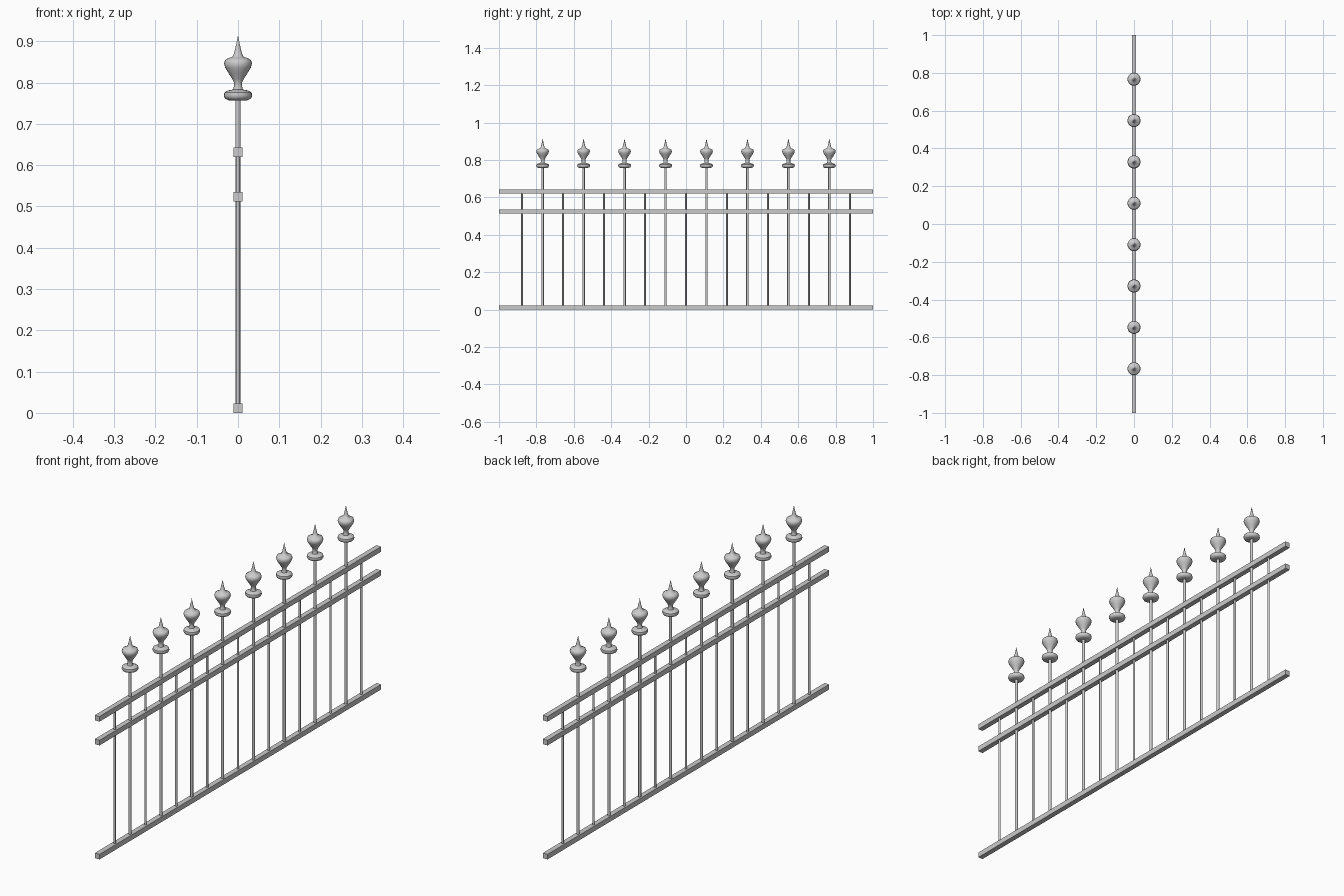
import bpy, bmesh, math

if "Cube" in bpy.data.objects:
    bpy.data.objects.remove(bpy.data.objects["Cube"])

STEP = 0.219   # spacing between bars of the same kind
RAIL = 0.023   # square rail thickness


def smooth(obj, angle=40):
    bpy.ops.object.select_all(action='DESELECT')
    obj.select_set(True)
    bpy.context.view_layer.objects.active = obj
    bpy.ops.object.shade_smooth_by_angle(angle=math.radians(angle))


def rail(name, z):
    bpy.ops.mesh.primitive_cube_add(size=1, location=(0, 0, z))
    o = bpy.context.object
    o.name = name
    o.scale = (RAIL, 2, RAIL)
    bpy.ops.object.transform_apply(location=False, rotation=False, scale=True)


def bar(name, y, radius, z0, z1):
    bpy.ops.mesh.primitive_cylinder_add(vertices=12, radius=radius, depth=z1 - z0,
                                        location=(0, y, (z0 + z1) / 2))
    o = bpy.context.object
    o.name = name
    smooth(o)


def lathe_mesh(name, profile, segments=20):
    bm = bmesh.new()
    verts = [bm.verts.new((r, 0, z)) for r, z in profile]
    edges = [bm.edges.new(p) for p in zip(verts, verts[1:])]
    bmesh.ops.spin(bm, geom=verts + edges, cent=(0, 0, 0), axis=(0, 0, 1),
                   angle=2 * math.pi, steps=segments, use_duplicate=False)
    bmesh.ops.remove_doubles(bm, verts=bm.verts, dist=1e-5)
    bmesh.ops.recalc_face_normals(bm, faces=bm.faces)
    me = bpy.data.meshes.new(name)
    bm.to_mesh(me)
    bm.free()
    return me


# Horizontal rails
rail("bottom_rail", RAIL / 2)
rail("middle_rail", 0.524)
rail("top_rail", 0.631)

# Thin bars ending in the top rail
for i in range(-4, 5):
    bar("thin_bar", i * STEP, 0.005, 0.01, 0.63)

# Spear finial: collar, neck, bulb and spike
finial = lathe_mesh("finial", [
    (0, 0.757), (0.022, 0.757), (0.031, 0.761), (0.0345, 0.768), (0.033, 0.776),
    (0.024, 0.781), (0.012, 0.783), (0.010, 0.790), (0.010, 0.801), (0.014, 0.809),
    (0.023, 0.823), (0.031, 0.836), (0.034, 0.846), (0.031, 0.855), (0.024, 0.859),
    (0.013, 0.863), (0.009, 0.873), (0.005, 0.890), (0, 0.915)])

# Tall bars with finials
for i in range(8):
    y = (i - 3.5) * STEP
    bar("tall_bar", y, 0.0065, 0.01, 0.765)
    o = bpy.data.objects.new("finial", finial)
    o.location.y = y
    bpy.context.collection.objects.link(o)
    if i == 0:
        smooth(o, 50)
